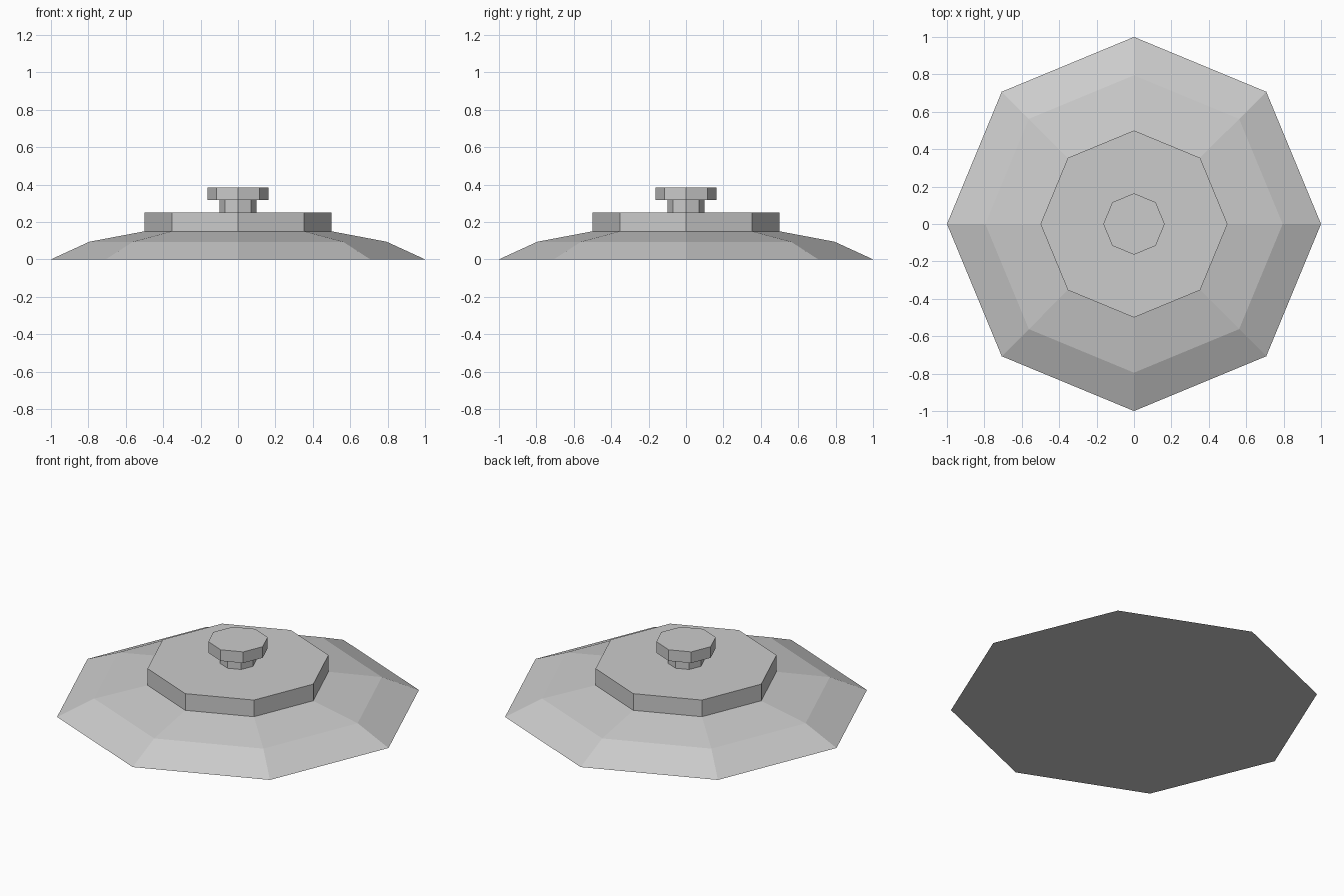
import bpy, bmesh
from math import cos, sin, pi

if "Cube" in bpy.data.objects:
    bpy.data.objects.remove(bpy.data.objects["Cube"])

SIDES = 8


def turned(name, profile):
    """Closed octagonal solid from (radius, height) rings, bottom to top."""
    bm = bmesh.new()
    rings = [[bm.verts.new((r * cos(2 * pi * i / SIDES), r * sin(2 * pi * i / SIDES), z))
              for i in range(SIDES)] for r, z in profile]
    for low, high in zip(rings, rings[1:]):
        for i in range(SIDES):
            j = (i + 1) % SIDES
            bm.faces.new((low[i], low[j], high[j], high[i]))
    bm.faces.new(rings[0][::-1])
    bm.faces.new(rings[-1])
    mesh = bpy.data.meshes.new(name)
    bm.to_mesh(mesh)
    bm.free()
    obj = bpy.data.objects.new(name, mesh)
    bpy.context.collection.objects.link(obj)
    return obj


# Wide sloping base with a flat underside
turned("sloped_base", [(1.0, 0.0), (0.795, 0.094), (0.5, 0.15)])
# Raised plate in the middle
turned("raised_plate", [(0.5, 0.15), (0.5, 0.25)])
# Narrow neck and the knob on top
turned("knob_neck", [(0.1, 0.25), (0.1, 0.318)])
turned("knob", [(0.164, 0.318), (0.164, 0.385)])
